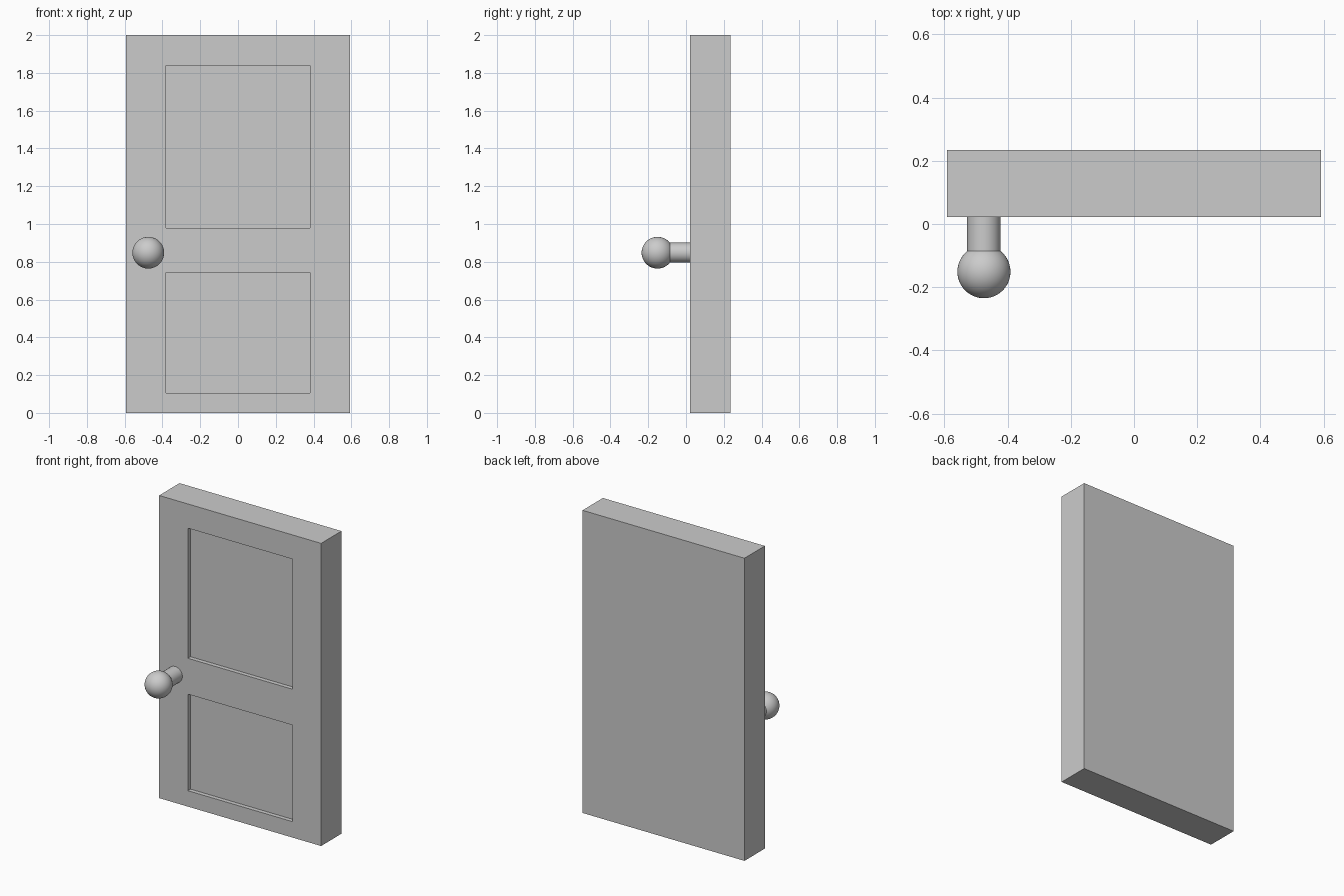
import bpy
from math import pi

if "Cube" in bpy.data.objects:
    bpy.data.objects.remove(bpy.data.objects["Cube"])

FRONT, BACK = 0.022, 0.235      # door slab faces along y
KNOB_X, KNOB_Z = -0.475, 0.848


def box(name, x0, x1, y0, y1, z0, z1):
    bpy.ops.mesh.primitive_cube_add(
        size=1, location=((x0 + x1) / 2, (y0 + y1) / 2, (z0 + z1) / 2))
    ob = bpy.context.object
    ob.name = name
    ob.scale = (x1 - x0, y1 - y0, z1 - z0)
    bpy.ops.object.transform_apply(location=False, rotation=False, scale=True)
    return ob


# Door slab with two recessed panels on the front
door = box("door_slab", -0.592, 0.592, FRONT, BACK, 0, 2)
for name, z0, z1 in (("upper_panel", 0.98, 1.84), ("lower_panel", 0.105, 0.743)):
    cutter = box(name + "_cutter", -0.382, 0.382, FRONT - 0.05, FRONT + 0.028, z0, z1)
    cutter.hide_render = True
    mod = door.modifiers.new(name, "BOOLEAN")
    mod.operation = "DIFFERENCE"
    mod.solver = "EXACT"
    mod.object = cutter
    bpy.context.view_layer.objects.active = door
    bpy.ops.object.modifier_apply(modifier=mod.name)
    bpy.data.objects.remove(cutter)

# Knob stem, running from the slab into the ball
bpy.ops.mesh.primitive_cylinder_add(
    vertices=48, radius=0.053, depth=0.13,
    location=(KNOB_X, FRONT - 0.06, KNOB_Z), rotation=(pi / 2, 0, 0))
bpy.context.object.name = "knob_stem"
bpy.ops.object.shade_smooth_by_angle()

# Knob ball
bpy.ops.mesh.primitive_uv_sphere_add(
    segments=48, ring_count=24, radius=0.084,
    location=(KNOB_X, -0.151, KNOB_Z), rotation=(pi / 2, 0, 0))
bpy.context.object.name = "knob_ball"
bpy.ops.object.shade_smooth()
